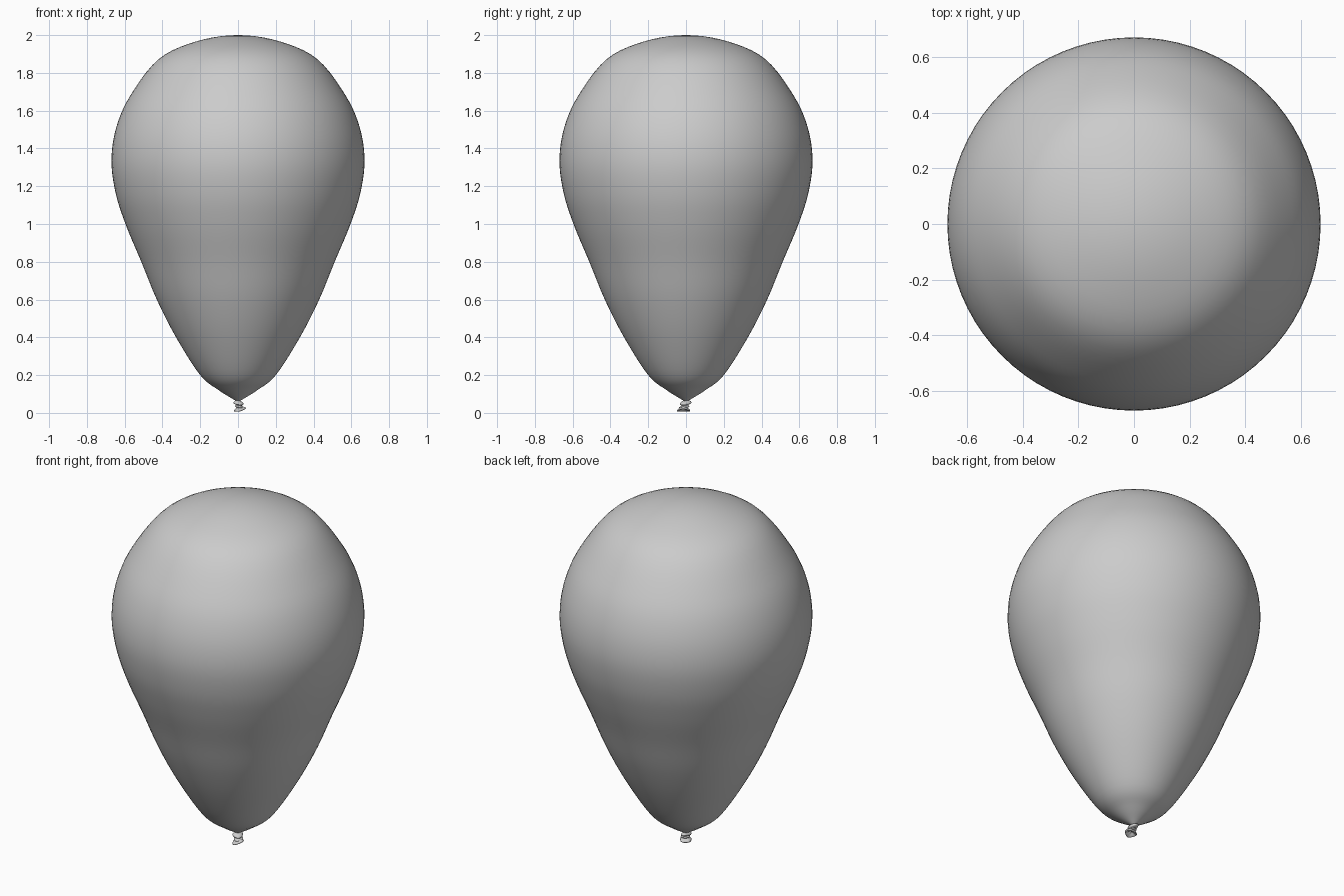
import bpy, bmesh, math

if "Cube" in bpy.data.objects:
    bpy.data.objects.remove(bpy.data.objects["Cube"])


def smooth_profile(pts, steps):
    """Catmull-Rom through (radius, height) points; end slopes come from mirrored/extended points."""
    ext = [(-pts[1][0], pts[1][1])] + pts + [(2 * pts[-1][0] - pts[-2][0], 2 * pts[-1][1] - pts[-2][1])]
    out = []
    for i in range(1, len(ext) - 2):
        a, b, c, d = ext[i - 1:i + 3]
        for s in range(steps):
            t = s / steps
            out.append(tuple(0.5 * (2 * b[k] + (c[k] - a[k]) * t
                                    + (2 * a[k] - 5 * b[k] + 4 * c[k] - d[k]) * t * t
                                    + (3 * b[k] - a[k] - 3 * c[k] + d[k]) * t ** 3) for k in (0, 1)))
    return out + [pts[-1]]


def lathe(name, profile, sides, place):
    """Revolve a profile; place(r, z, angle, u) gives each point's position."""
    bm = bmesh.new()
    rings = []
    for i, (r, z) in enumerate(profile):
        u = i / (len(profile) - 1)
        rings.append([bm.verts.new(place(r, z, 2 * math.pi * j / sides, u)) for j in range(sides)])
    for a, b in zip(rings, rings[1:]):
        for j in range(sides):
            k = (j + 1) % sides
            bm.faces.new((a[j], b[j], b[k], a[k]))
    bmesh.ops.remove_doubles(bm, verts=bm.verts, dist=1e-5)
    bmesh.ops.recalc_face_normals(bm, faces=bm.faces)
    mesh = bpy.data.meshes.new(name)
    bm.to_mesh(mesh)
    bm.free()
    for p in mesh.polygons:
        p.use_smooth = True
    ob = bpy.data.objects.new(name, mesh)
    bpy.context.collection.objects.link(ob)
    return ob


# Teardrop balloon body
body = [(0, 2.0), (0.22, 1.967), (0.42, 1.873), (0.57, 1.68), (0.645, 1.51), (0.67, 1.335),
        (0.647, 1.16), (0.592, 0.99), (0.512, 0.8), (0.43, 0.6), (0.328, 0.4),
        (0.2, 0.2), (0.105, 0.122), (0.012, 0.064)]
lathe("balloon_body", smooth_profile(body, 5), 80,
      lambda r, z, a, u: (r * math.cos(a), r * math.sin(a), z))


# Tied knot: wrinkled neck rolls, leaning off centre
def place_knot(r, z, a, u):
    r *= 1 + 0.07 * math.cos(3 * a + 5 * u)
    x, y = r * 0.85 * math.cos(a), r * math.sin(a)
    return x + 0.012 * u - 0.001, y - 0.012 * u, z - 0.12 * x + 0.1 * y


knot = [(0.008, 0.067), (0.021, 0.062), (0.03, 0.054), (0.028, 0.046),
        (0.017, 0.041), (0.024, 0.036), (0.027, 0.031), (0.016, 0.025), (0.012, 0.022)]
lathe("knot", smooth_profile(knot, 3), 32, place_knot)


# Flared open lip below the knot, with a hollow inside
def place_lip(r, z, a, u):
    r *= 1 + 0.06 * math.cos(4 * a + 1)
    x, y = r * 0.88 * math.cos(a), r * math.sin(a)
    return x + 0.010, y - 0.013, z + 0.22 * x + 0.003 * math.cos(2 * a)


lip = [(0.014, 0.032), (0.02, 0.026), (0.031, 0.021), (0.034, 0.015), (0.031, 0.011),
       (0.022, 0.014), (0.01, 0.022), (0.001, 0.024)]
lathe("mouth_lip", smooth_profile(lip, 3), 32, place_lip)
